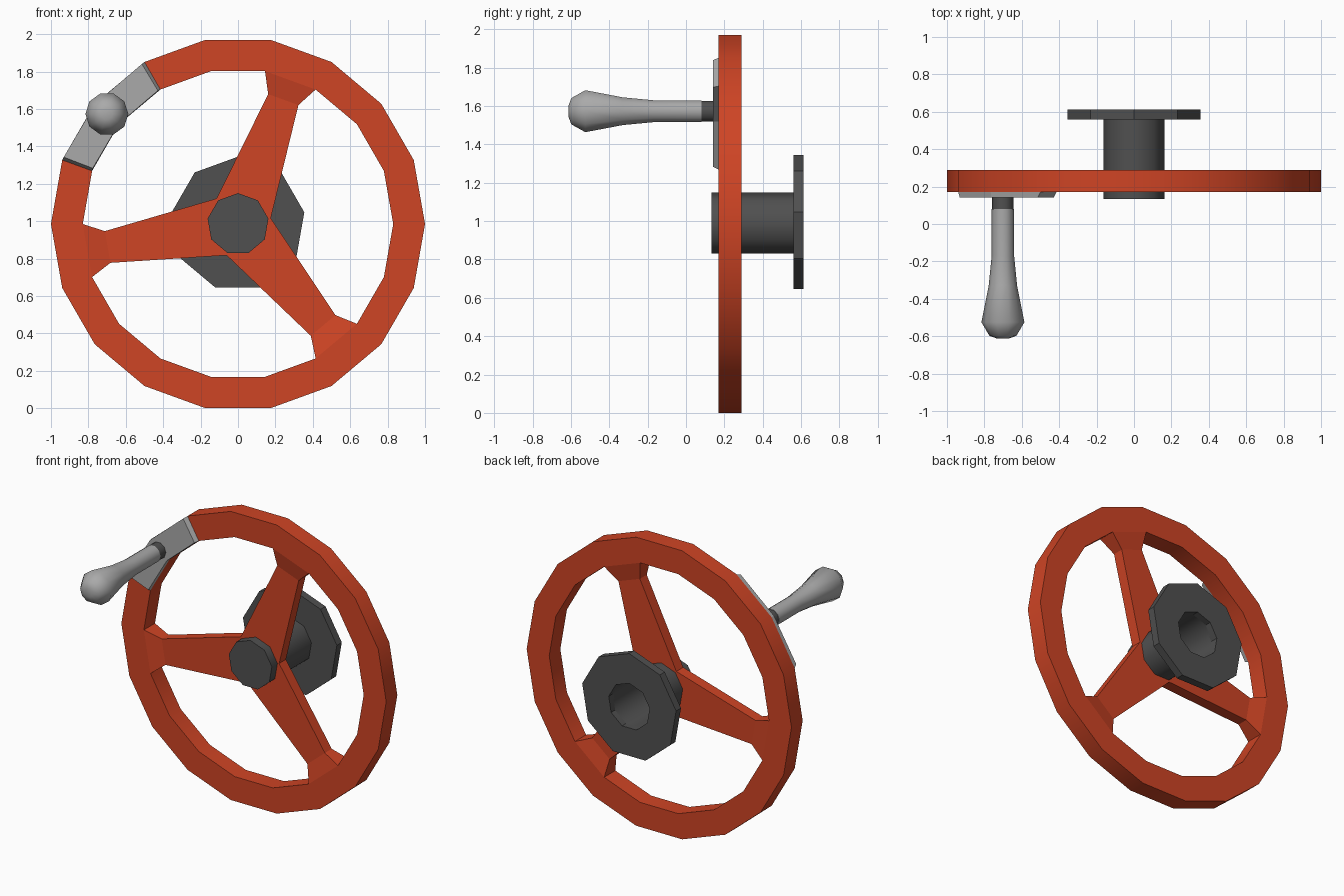
import bpy, bmesh
from math import sin, cos, radians

if "Cube" in bpy.data.objects:
    bpy.data.objects.remove(bpy.data.objects["Cube"], do_unlink=True)

CZ = 0.985           # height of the wheel axis


def material(name, colour):
    m = bpy.data.materials.new(name)
    m.use_nodes = True
    m.diffuse_color = (*colour, 1)
    m.node_tree.nodes["Principled BSDF"].inputs["Base Color"].default_value = (*colour, 1)
    return m


red = material("red paint", (0.62, 0.058, 0.018))
steel = material("light grey metal", (0.4, 0.4, 0.4))
dark = material("dark grey metal", (0.08, 0.08, 0.08))


def polar(r, deg, y, cx=0.0, cz=CZ):
    a = radians(deg)
    return (cx + r * cos(a), y, cz + r * sin(a))


def finish(name, bm, mat, smooth=None):
    bmesh.ops.remove_doubles(bm, verts=bm.verts, dist=0.0005)
    bmesh.ops.recalc_face_normals(bm, faces=bm.faces)
    mesh = bpy.data.meshes.new(name)
    bm.to_mesh(mesh)
    bm.free()
    mesh.materials.append(mat)
    ob = bpy.data.objects.new(name, mesh)
    bpy.context.collection.objects.link(ob)
    if smooth:
        bpy.ops.object.select_all(action='DESELECT')
        ob.select_set(True)
        bpy.context.view_layer.objects.active = ob
        bpy.ops.object.shade_smooth_by_angle(angle=radians(smooth))
    return ob


def bridge(bm, a, b):
    """Join two vertex rings with quads."""
    for i in range(len(a)):
        j = (i + 1) % len(a)
        bm.faces.new((a[i], a[j], b[j], b[i]))


def lathe(name, profile, sides, mat, start=0, centre=(0.0, CZ), closed=False, smooth=None):
    """Turn a (radius, y) profile around an axis along y."""
    bm = bmesh.new()
    rings = [[bm.verts.new(polar(r, start + 360 * i / sides, y, *centre))
              for i in range(sides)] for r, y in profile]
    for a, b in zip(rings, rings[1:]):
        bridge(bm, a, b)
    if closed:
        bridge(bm, rings[-1], rings[0])
    else:
        bm.faces.new(rings[0])
        bm.faces.new(rings[-1])
    return finish(name, bm, mat, smooth)


# Wheel rim
FRONT, BACK = 0.17, 0.29
lathe("wheel_rim", [(0.83, FRONT), (1, FRONT), (1, BACK), (0.83, BACK)],
      18, red, closed=True, smooth=30)

# Three tapered spokes, flaring where they meet the rim, joined at the middle
bm = bmesh.new()
SPOKE_FRONT, SPOKE_BACK = 0.193, 0.267
sections = [(0.089, 0.154, SPOKE_FRONT, SPOKE_BACK),
            (0.708, 0.086, SPOKE_FRONT, SPOKE_BACK),
            (0.8175, 0.144, FRONT, BACK)]
for angle in (70, 190, 310):
    ca, sa = cos(radians(angle)), sin(radians(angle))
    rings = []
    for along, half, y0, y1 in sections:
        rings.append([bm.verts.new((along * ca - s * half * sa, y, CZ + along * sa + s * half * ca))
                      for s, y in ((-1, y0), (1, y0), (1, y1), (-1, y1))])
    for a, b in zip(rings, rings[1:]):
        bridge(bm, a, b)
for y in (SPOKE_FRONT, SPOKE_BACK):
    bm.faces.new([bm.verts.new(polar(0.178, a, y)) for a in (10, 130, 250)])
finish("spokes", bm, red)

# Hub tube, closed in front and hollow behind the spokes
lathe("hub_tube", [(0.165, 0.133), (0.165, 0.57), (0.157, 0.57), (0.157, 0.23)],
      9, dark, start=90, smooth=45)

# Flange behind the hub
lathe("hub_flange", [(0.157, 0.56), (0.36, 0.56), (0.36, 0.613), (0.157, 0.613)],
      9, dark, start=90, closed=True)

# Handle mounting plate, following two segments of the rim
bm = bmesh.new()
rings = []
for angle, inset in ((120, 1), (140, 0), (160, -1)):
    rings.append([bm.verts.new(p) for p in (
        polar(0.83, angle, FRONT), polar(1, angle, FRONT),
        polar(0.998, angle + inset, 0.142), polar(0.832, angle + inset, 0.142))])
for a, b in zip(rings, rings[1:]):
    bridge(bm, a, b)
bm.faces.new(rings[0])
bm.faces.new(rings[-1])
finish("handle_plate", bm, steel)

# Crank handle: dark collar and a turned grip
x, _, z = polar(0.915, 140, 0)
lathe("handle_collar", [(0.057, 0.15), (0.057, 0.075)], 10, dark, centre=(x, z), smooth=45)
grip = [(0.06, 0.08), (0.06, -0.17), (0.076, -0.33), (0.115, -0.525),
        (0.072, -0.598), (0.03, -0.613)]
lathe("handle_grip", grip, 10, steel, centre=(x, z), smooth=50)
